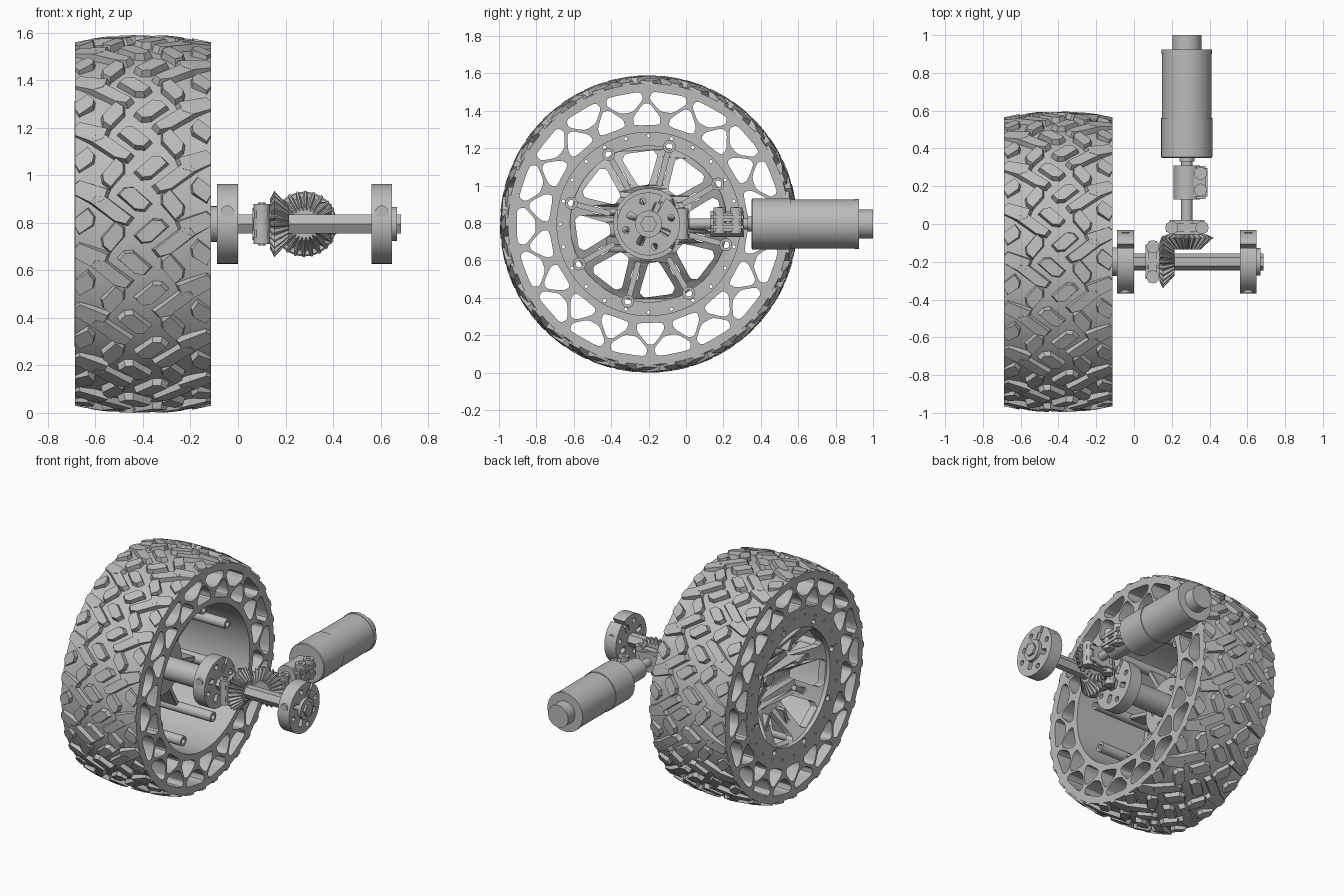
import bpy, bmesh
from math import sin, cos, pi, radians, atan2, hypot
from mathutils import Matrix, Vector

cube = bpy.data.objects.get("Cube")
if cube:
    bpy.data.objects.remove(cube)

grey = bpy.data.materials.new("plain grey")
grey.use_nodes = True
grey.diffuse_color = (0.5, 0.5, 0.5, 1)
grey.node_tree.nodes["Principled BSDF"].inputs["Base Color"].default_value = (0.5, 0.5, 0.5, 1)

AX_Y, AX_Z = -0.2, 0.795          # axle line
MOTOR_X = 0.28                    # motor shaft line
WHEEL_X, HALF = -0.4, 0.287       # wheel middle and half width
parts = []


def frame(axis, loc):
    """Local z runs along the chosen axis."""
    turns = {"x": ((0, 0, 1), (1, 0, 0), (0, 1, 0)),
             "y": ((0, 1, 0), (0, 0, 1), (1, 0, 0)),
             "z": ((1, 0, 0), (0, 1, 0), (0, 0, 1))}
    return Matrix.Translation(loc) @ Matrix(turns[axis]).to_4x4()


def finish(name, bm, matrix=None):
    bmesh.ops.remove_doubles(bm, verts=bm.verts, dist=0.0002)
    bmesh.ops.recalc_face_normals(bm, faces=bm.faces)
    if matrix:
        bm.transform(matrix)
    mesh = bpy.data.meshes.new(name)
    bm.to_mesh(mesh)
    bm.free()
    mesh.materials.append(grey)
    ob = bpy.data.objects.new(name, mesh)
    bpy.context.collection.objects.link(ob)
    parts.append(ob)
    return ob


def lathe(name, profile, axis, loc, segs=48, closed=False, toothed=()):
    """Spin (along, radius) points; toothed rows alternate tip and root."""
    bm = bmesh.new()
    rows = []
    for j, (a, r) in enumerate(profile):
        rows.append([bm.verts.new((k * cos(2 * pi * i / segs), k * sin(2 * pi * i / segs), a))
                     for i in range(segs)
                     for k in [r * (0.8 if j in toothed and i % 4 > 1 else 1)]])
    pairs = list(zip(rows, rows[1:])) + ([(rows[-1], rows[0])] if closed else [])
    for p, q in pairs:
        for i in range(segs):
            n = (i + 1) % segs
            bm.faces.new((p[i], p[n], q[n], q[i]))
    if not closed:
        bm.faces.new(rows[0])
        bm.faces.new(rows[-1])
    return finish(name, bm, frame(axis, loc))


def rod(name, axis, loc, start, end, radius, segs=32):
    return lathe(name, [(start, radius), (end, radius)], axis, loc, segs)


def polar(r, deg):
    return Vector((r * cos(radians(deg)), r * sin(radians(deg))))


def circle(r, n=24, centre=(0, 0)):
    return [polar(r, 360 * i / n) + Vector(centre) for i in range(n)]


def rounded(points, cut=0.25):
    out = []
    for i, p in enumerate(points):
        a, b = p.lerp(points[i - 1], cut), p.lerp(points[(i + 1) % len(points)], cut)
        out += [a, (a + b + 2 * p) / 4, b]
    return out


def plate(name, loops, thick, axis, loc, dish=None):
    """Flat outline with holes, given thickness and optionally dished."""
    cu = bpy.data.curves.new(name, "CURVE")
    cu.dimensions, cu.fill_mode, cu.extrude = "2D", "BOTH", thick / 2
    for loop in loops:
        sp = cu.splines.new("POLY")
        sp.points.add(len(loop) - 1)
        for pt, co in zip(sp.points, loop):
            pt.co = (co[0], co[1], 0, 1)
        sp.use_cyclic_u = True
    tmp = bpy.data.objects.new(name, cu)
    bpy.context.collection.objects.link(tmp)
    mesh = bpy.data.meshes.new_from_object(tmp.evaluated_get(bpy.context.evaluated_depsgraph_get()))
    bpy.data.objects.remove(tmp)
    bm = bmesh.new()
    bm.from_mesh(mesh)
    bpy.data.meshes.remove(mesh)
    if dish:
        for v in bm.verts:
            v.co.z += dish(hypot(v.co.x, v.co.y))
    return finish(name, bm, frame(axis, loc))


def box(name, size, loc, bevel=0.015):
    bm = bmesh.new()
    bmesh.ops.create_cube(bm, size=1, matrix=Matrix.Diagonal((*size, 1)))
    bmesh.ops.bevel(bm, geom=bm.edges[:], offset=bevel, segments=2, affect="EDGES")
    return finish(name, bm, Matrix.Translation(loc))


wheel = (WHEEL_X, AX_Y, AX_Z)

# Airless honeycomb core of the tyre
outer_cell = [(-7.3, .71), (7.3, .71), (8.7, .67), (3.2, .605), (-3.2, .605), (-8.7, .67)]
inner_cell = [(-1.5, .645), (1.5, .645), (7.3, .575), (7.6, .533), (-7.6, .533), (-7.3, .575)]
cells = [rounded([polar(r, a + 20 * i + off) for a, r in cell])
         for i in range(18) for cell, off in ((outer_cell, 1), (inner_cell, 11))]
plate("honeycomb_core", [circle(.752, 108), circle(.5, 96)] + cells, 2 * HALF, "x", wheel)


# Crowned tread band
def crown(u):
    return .795 - .03 * min(1, abs(u) / HALF) ** 2.5


band = [(u, crown(u) - .03) for u in [HALF * k / 5 for k in range(-5, 6)]]
lathe("tread_band", band + [(HALF, .74), (-HALF, .74)], "x", wheel, 108, closed=True)

# Tread lugs: across, along, length, width, tilt
motif = [(.235, .0, .17, .085, -20), (.25, .125, .10, .075, 35), (.135, .075, .19, .062, -38),
         (.125, .19, .12, .07, 50), (.035, .03, .13, .068, -42)]
bm = bmesh.new()
pitch = 2 * pi / 18
for n in range(18):
    for side in (1, -1):
        for u0, s0, length, width, tilt in motif:
            lug = [(-.5, -.5), (.3, -.5), (.5, -.1), (.5, .5), (-.25, .5), (-.5, .15)]
            rings = []
            for grow, lift in ((1.08, -.036), (.9, 0)):
                ring = []
                for p, q in lug:
                    d = Vector((p * length * grow, q * width * grow))
                    d.rotate(Matrix.Rotation(radians(tilt), 2))
                    u = max(-HALF, min(HALF, side * (u0 + d.x)))
                    th = (s0 + d.y) / .78 + pitch * (n + (.5 if side < 0 else 0))
                    r = crown(u) + lift
                    ring.append(bm.verts.new((r * cos(th), r * sin(th), u)))
                rings.append(ring)
            low, top = rings
            bm.faces.new(top)
            for i in range(6):
                bm.faces.new((low[i - 1], low[i], top[i], top[i - 1]))
finish("tread_lugs", bm, frame("x", wheel))

# Rim: face ring with bolt holes, barrel, dished spokes, bosses
bolts = [30 + 45 * i for i in range(8)]
ring_holes = [circle(.02, 12, polar(.428, a)) for a in bolts]
ring_holes += [circle(.009, 8, polar(.472, 15 * i)) for i in range(24)]
plate("rim_face_ring", [circle(.517, 96), circle(.395, 64)] + ring_holes, .03, "x",
      (-.673, AX_Y, AX_Z))
lathe("rim_barrel", [(-HALF, .515), (HALF, .515), (HALF, .49), (-HALF, .49)], "x", wheel, 96, True)
windows = [rounded([polar(r, a + 22.5 + d) for d, r in
                    ((-8, .21), (8, .21), (15, .37), (11, .395), (-11, .395), (-15, .37))], .15)
           for a in bolts]
pockets = [rounded([polar(r, a + d) for d, r in ((-4, .25), (4, .25), (4, .31), (-4, .31))])
           for a in bolts]
plate("dished_spokes", [circle(.42, 64), circle(.06)] + windows + pockets, .05, "x",
      (-.655, AX_Y, AX_Z), dish=lambda r: .8 * (.42 - max(.19, r)))
for a in bolts:
    p = polar(.428, a)
    at = (0, AX_Y + p.x, AX_Z + p.y)
    lathe("rim_boss", [(-.66, .034), (-.2, .034), (-.2, .018), (-.66, .018)], "x", at, 20, True)
    # Ribs standing behind each spoke
    q = polar(.31, a)
    rib = box("spoke_rib", (.12, .2, .03), (0, 0, 0), .004)
    rib.matrix_world = (Matrix.Translation((-.52, AX_Y + q.x, AX_Z + q.y))
                        @ Matrix.Rotation(radians(a), 4, "X"))
plate("hub_flange", [circle(.19, 48), circle(.04)] + [circle(.018, 12, polar(.12, 60 * i))
      for i in range(6)], .05, "x", (-.45, AX_Y, AX_Z))

# Axle with bearings
axle = (0, AX_Y, AX_Z)
rod("hex_axle", "x", axle, -.5, .685, .045, 6)
rod("hub_tube", "x", axle, -.47, -.085, .075)
rod("end_collar", "x", axle, .64, .67, .072)

# Round clamping hubs with a slit, holes and pinch screw
for x in (-.045, .605):
    slit = 60
    rim = [polar(.168, slit + 4 + 352 * i / 63) for i in range(64)]
    rim += [polar(.05, slit - 14), polar(.05, slit + 14)]
    holes = [circle(.018, 12, polar(.125, 15 + 90 * i)) for i in range(4)]
    holes += [rounded([polar(r, a + 90 * i) for a, r in ((-38, .07), (-12, .07), (-16, .125), (-34, .125))])
              for i in range(4)]
    plate("clamping_hub", [rim] + holes, .088, "x", (x, AX_Y, AX_Z))
    rod("clamp_screw", "y", (x, AX_Y, AX_Z + .05), -.165, .155, .028, 20)
    rod("clamp_core", "x", (x, AX_Y, AX_Z), -.044, .044, .07)

# Mitre gear pair with split clamps
gear = [(.0, .06), (.0, .105), (.018, .14), (.08, .072), (.08, .045)]
lathe("axle_gear", gear, "x", (.135, AX_Y, AX_Z), 96, toothed=(1, 2, 3))
lathe("motor_gear", [(-a, r) for a, r in gear], "y", (MOTOR_X, -.055, AX_Z), 96, toothed=(1, 2, 3))


def split_clamp(centre, along):
    c = Vector(centre)
    across = Vector((0, 1, 0)) if along == "x" else Vector((1, 0, 0))
    thick = Vector((.08, .08, 0)) + across * .03
    for s in (-1, 1):
        box("clamp_half", (thick.x + across.x * .11, thick.y + across.y * .11, .066),
            c + Vector((0, 0, s * .041)), .018)
        rod("clamp_bolt", "z", c + across * .08 * s, -.084, .084, .034, 20)
        rod("clamp_bolt_core", "z", c + across * .08 * s, -.09, .09, .016, 6)
    rod("clamp_sleeve", along, c, -.04, .04, .068)


split_clamp((.1, AX_Y, AX_Z), "x")
split_clamp((MOTOR_X, -.02, AX_Z), "y")

# Coupler and motor shaft
drive = (MOTOR_X, 0, AX_Z)
rod("motor_shaft", "y", drive, -.1, .36, .03)
rod("shaft_coupler", "y", drive, .13, .31, .07)
for s in (-1, 1):
    box("coupler_ear", (.1, .175, .045), (.34, .22, AX_Z + .01 + s * .027), .012)
for y in (.18, .268):
    rod("coupler_screw", "z", (.352, y, AX_Z), -.05, .088, .034, 20)
    rod("coupler_screw_core", "z", (.352, y, AX_Z), -.05, .092, .016, 6)

# Gearbox, motor can and rear boss
lathe("motor_nose", [(.33, .04), (.35, .04)], "y", drive, 32)
lathe("gearbox", [(.35, .13), (.355, .136), (.56, .136)], "y", drive, 64)
lathe("motor_can", [(.56, .131), (.9, .131), (.9, .134), (.925, .134)], "y", drive, 64)
rod("motor_rear_boss", "y", drive, .925, 1.0, .077, 40)

# Smooth shading with sharp edges kept
bpy.ops.object.select_all(action="DESELECT")
for ob in parts:
    ob.select_set(True)
bpy.context.view_layer.objects.active = parts[0]
bpy.ops.object.shade_smooth_by_angle(angle=radians(30))
